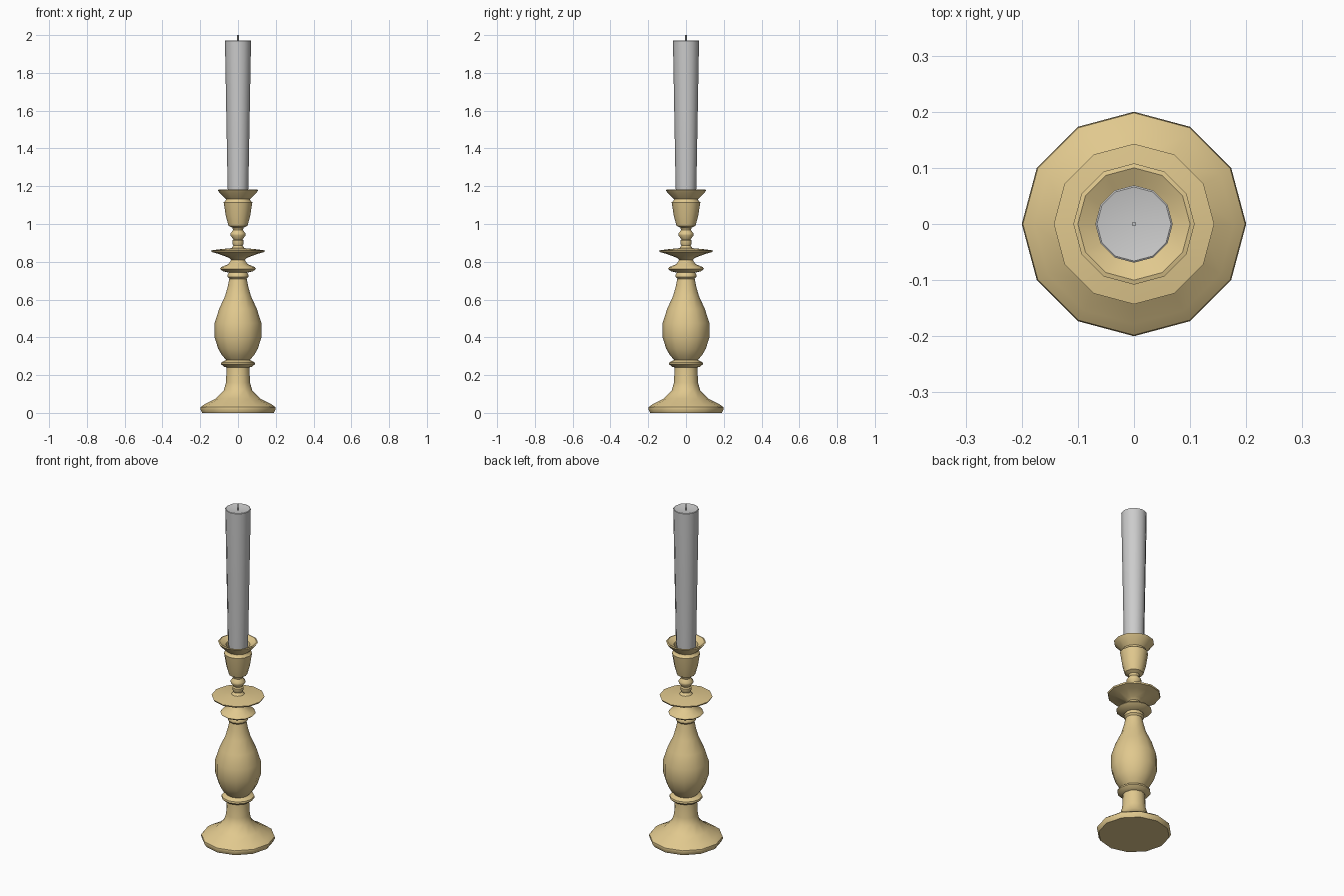
import bpy, bmesh
from math import sin, cos, pi, radians

if "Cube" in bpy.data.objects:
    bpy.data.objects.remove(bpy.data.objects["Cube"])

SIDES = 12

def lathe(name, profile, mat=None):
    """Spin an (r, z) profile, bottom to top, into a 12-sided solid."""
    bm = bmesh.new()
    rings = []
    for r, z in profile:
        if r == 0:
            rings.append([bm.verts.new((0, 0, z))] * SIDES)
        else:
            rings.append([bm.verts.new((r * cos(2 * pi * i / SIDES), r * sin(2 * pi * i / SIDES), z))
                          for i in range(SIDES)])
    for a, b in zip(rings, rings[1:]):
        for i in range(SIDES):
            j = (i + 1) % SIDES
            bm.faces.new(dict.fromkeys((a[i], a[j], b[j], b[i])))
    bmesh.ops.recalc_face_normals(bm, faces=bm.faces)
    me = bpy.data.meshes.new(name)
    bm.to_mesh(me)
    bm.free()
    ob = bpy.data.objects.new(name, me)
    bpy.context.collection.objects.link(ob)
    if mat:
        me.materials.append(mat)
    bpy.ops.object.select_all(action='DESELECT')
    ob.select_set(True)
    bpy.context.view_layer.objects.active = ob
    bpy.ops.object.shade_smooth_by_angle(angle=radians(40))
    return ob

brass = bpy.data.materials.new("brass")
brass.diffuse_color = (0.75, 0.58, 0.27, 1)
brass.use_nodes = True
brass.node_tree.nodes["Principled BSDF"].inputs["Base Color"].default_value = brass.diffuse_color

# Foot and lower neck
foot = [(0, 0), (.19, 0), (.2, .02), (.198, .03), (.178, .045), (.12, .075),
        (.075, .12), (.064, .16), (.06, .24)]
# Lower collar and vase-shaped body
body = [(.075, .245), (.09, .258), (.088, .268), (.062, .28), (.085, .305), (.105, .34),
        (.124, .40), (.124, .475), (.1, .55), (.068, .62), (.054, .67), (.046, .71)]
# Upper collar and drip dish
dish = [(.055, .72), (.055, .732), (.048, .742), (.08, .75), (.096, .762), (.088, .772),
        (.05, .788), (.036, .81), (.05, .822), (.105, .842), (.14, .852), (.143, .86),
        (.1, .866), (.035, .872)]
# Beaded stem
stem = [(.024, .885), (.03, .897), (.03, .912), (.024, .918), (.04, .94), (.04, .95),
        (.026, .968), (.03, .98)]
# Candle cup with flared lip and hollow socket
cup = [(.05, .99), (.064, 1.04), (.076, 1.115), (.066, 1.123), (.064, 1.132), (.1, 1.168),
       (.108, 1.18), (.1, 1.182), (.066, 1.165), (.058, 1.13), (.05, 1.1), (0, 1.1)]
lathe("candlestick", foot + body + dish + stem + cup, brass)

# Tapered candle with a slightly dished top, and its wick
lathe("candle", [(0, 1.1), (.05, 1.1), (.055, 1.2), (.069, 1.97), (.066, 1.972), (0, 1.96)])
lathe("wick", [(0, 1.955), (.004, 1.955), (.004, 2.0), (0, 2.0)])
